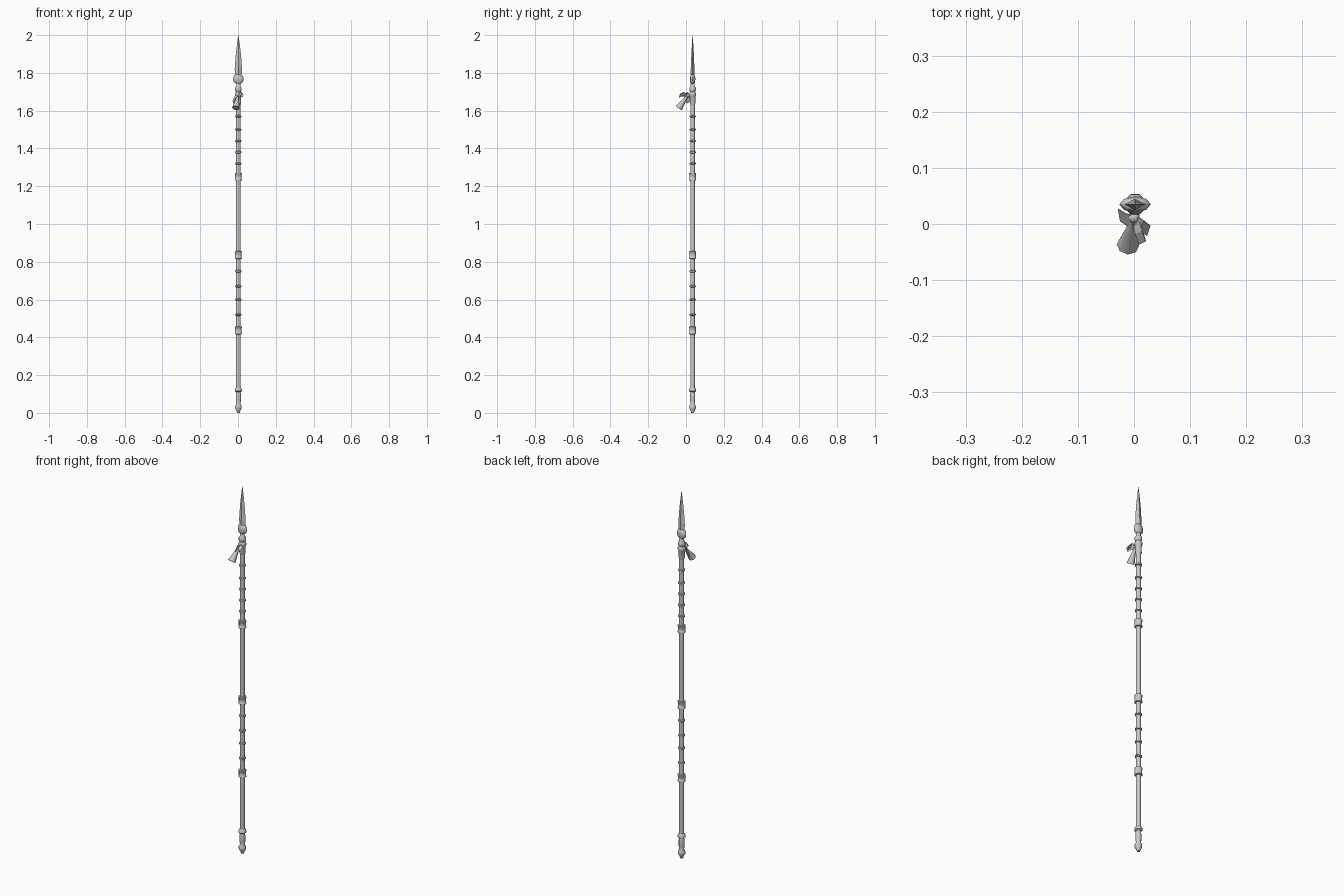
import bpy, bmesh, math
from mathutils import Vector

if "Cube" in bpy.data.objects:
    bpy.data.objects.remove(bpy.data.objects["Cube"])

CX, CY = 0.002, 0.035  # pole axis, slightly off because of the tassel


def make_object(name, bm, smooth=True):
    bmesh.ops.recalc_face_normals(bm, faces=bm.faces)
    # smooth around the gentle bends, sharp at the steps
    for f in bm.faces:
        f.smooth = smooth
    for e in bm.edges:
        e.smooth = e.calc_face_angle(0) < math.radians(50)
    me = bpy.data.meshes.new(name)
    bm.to_mesh(me)
    bm.free()
    ob = bpy.data.objects.new(name, me)
    bpy.context.collection.objects.link(ob)
    return ob


def loft(name, profile, origin=(CX, CY, 0), axis=(0, 0, 1), sides=8, turn=0.5, smooth=True):
    """Rings of (rx, ry, height) joined along an axis and capped."""
    bm = bmesh.new()
    q = Vector((0, 0, 1)).rotation_difference(Vector(axis))
    rings = []
    for rx, ry, h in profile:
        ring = []
        for i in range(sides):
            a = 2 * math.pi * (i + turn) / sides
            p = q @ Vector((rx * math.cos(a), ry * math.sin(a), h))
            ring.append(bm.verts.new(p + Vector(origin)))
        rings.append(ring)
    for a, b in zip(rings, rings[1:]):
        for i in range(sides):
            j = (i + 1) % sides
            bm.faces.new((a[i], a[j], b[j], b[i]))
    bm.faces.new(rings[0])
    bm.faces.new(rings[-1])
    return make_object(name, bm, smooth)


def turned(name, profile, **kw):
    return loft(name, [(r, r, z) for r, z in profile], **kw)


# Pole
turned("shaft", [(0.013, 0.1), (0.013, 1.68)])

# Butt cap with knob and ring
turned("butt_cap", [(0.008, 0), (0.011, 0.012), (0.019, 0.024), (0.019, 0.036),
                    (0.012, 0.048), (0.015, 0.065), (0.015, 0.095), (0.013, 0.11),
                    (0.020, 0.115), (0.020, 0.125), (0.013, 0.135)])

# Wide collars with slim end rims
for i, z in enumerate((0.437, 0.836, 1.25)):
    turned(f"collar_{i}", [(0.013, z - 0.021), (0.020, z - 0.019), (0.020, z - 0.013),
                           (0.0185, z - 0.011), (0.0185, z + 0.011), (0.020, z + 0.013),
                           (0.020, z + 0.019), (0.013, z + 0.021)])

# Narrow binding rings
for i, z in enumerate((0.52, 0.60, 0.67, 0.75, 1.32, 1.38, 1.44, 1.50, 1.57)):
    turned(f"binding_ring_{i}", [(0.013, z - 0.006), (0.018, z - 0.003),
                                 (0.018, z + 0.003), (0.013, z + 0.006)])

# Neck under the blade
turned("neck", [(0.013, 1.63), (0.016, 1.64), (0.016, 1.675), (0.020, 1.682),
                (0.020, 1.692), (0.014, 1.70), (0.019, 1.708), (0.019, 1.72),
                (0.012, 1.73), (0.011, 1.76)])

# Flattened knob at the foot of the blade
loft("blade_knob", [(0.011, 0.010, 1.742), (0.022, 0.013, 1.75), (0.028, 0.014, 1.762),
                    (0.028, 0.014, 1.775), (0.022, 0.012, 1.786), (0.012, 0.008, 1.792)], turn=0)

# Diamond-section blade
loft("blade", [(0.017, 0.010, 1.78), (0.0195, 0.010, 1.82), (0.0145, 0.007, 1.89),
               (0.007, 0.0035, 1.955), (0.0006, 0.0005, 2.0)], sides=4, turn=0, smooth=False)

# Tassel: knot and flared tail
bm = bmesh.new()
bmesh.ops.create_icosphere(bm, subdivisions=2, radius=0.0105)
bmesh.ops.translate(bm, verts=bm.verts, vec=(0, 0.012, 1.682))
make_object("tassel_knot", bm)
top, end = Vector((0, 0.010, 1.682)), Vector((-0.011, -0.038, 1.614))
length = (end - top).length
turned("tassel_tail", [(0.005, 0), (0.008, length * 0.25), (0.020, length)],
       origin=top, axis=end - top)


# Ribbon bow ends: folded strips following centre points with half-width vectors
def ribbon(name, points, half):
    bm = bmesh.new()
    half = Vector(half)
    rows = [[bm.verts.new(Vector(p) + half * s) for s in (-1, 1)] for p in points]
    for a, b in zip(rows, rows[1:]):
        bm.faces.new((a[0], a[1], b[1], b[0]))
    ob = make_object(name, bm, False)
    mod = ob.modifiers.new("thickness", 'SOLIDIFY')
    mod.thickness = 0.002
    mod.offset = 0


ribbon("ribbon_left", [(-0.003, 0.005, 1.683), (-0.014, 0.008, 1.672), (-0.026, 0.016, 1.645)],
       (0.002, -0.011, -0.007))
ribbon("ribbon_right", [(0.004, 0.004, 1.683), (0.014, -0.003, 1.690), (0.026, -0.012, 1.678)],
       (0.003, 0.009, 0.008))
ribbon("ribbon_front", [(0.003, 0.004, 1.678), (0.009, -0.015, 1.688), (0.015, -0.034, 1.680)],
       (0.006, 0.003, 0.010))
